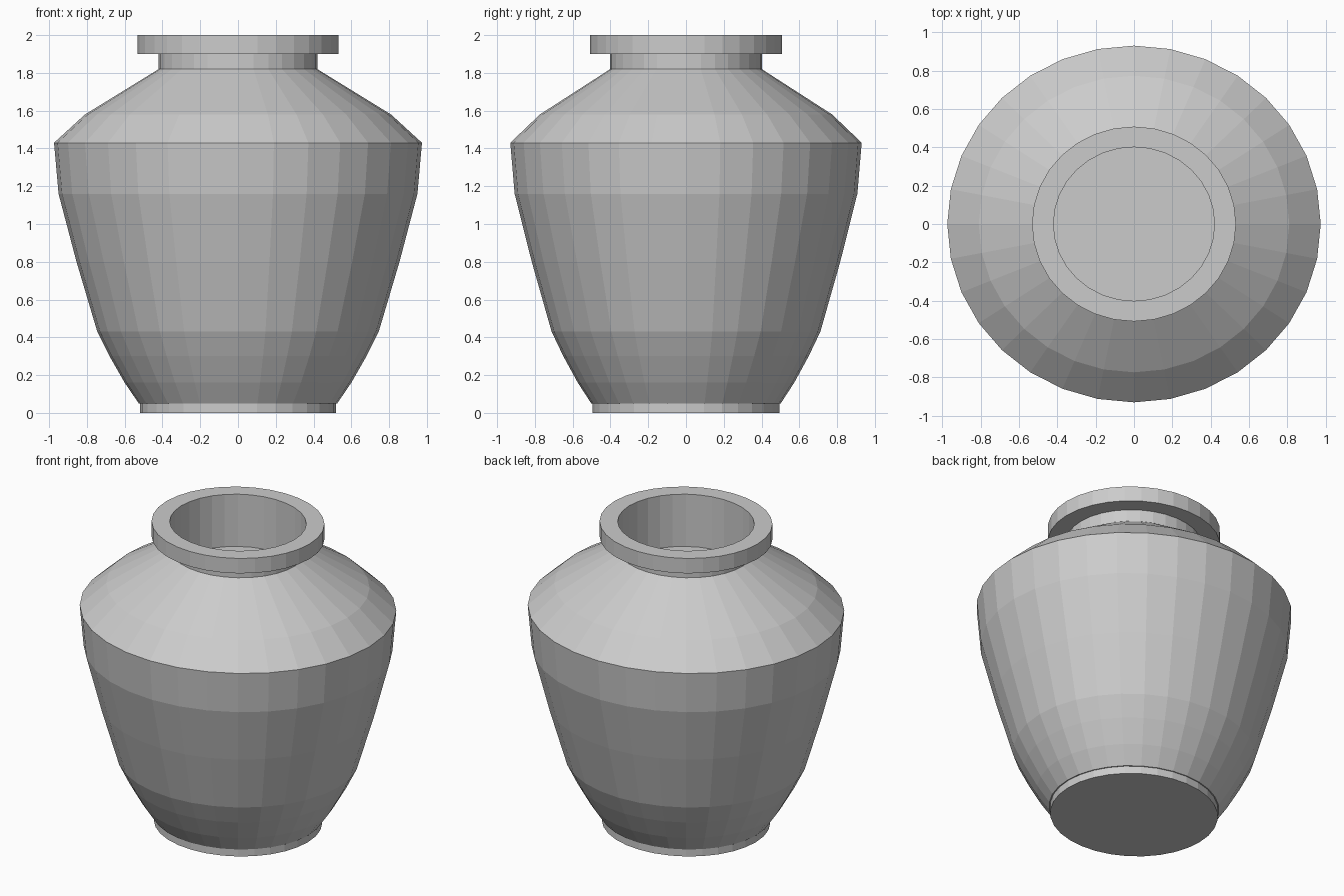
import bpy, bmesh
from math import cos, sin, tau

if "Cube" in bpy.data.objects:
    bpy.data.objects.remove(bpy.data.objects["Cube"])

SIDES = 32
SQUASH = 0.955  # the pot is slightly narrower front to back

# Outer and inner profile as (radius, height), from base to the floor inside the neck
profile = [
    (0.518, 0.0), (0.518, 0.05),                               # foot
    (0.525, 0.05), (0.60, 0.16), (0.68, 0.30), (0.745, 0.43),  # lower body
    (0.855, 0.80), (0.95, 1.16), (0.974, 1.43),                # upper body
    (0.81, 1.58), (0.42, 1.82),                                # shoulder
    (0.42, 1.90), (0.532, 1.90), (0.532, 2.0),                 # neck and rim
    (0.42, 2.0), (0.42, 1.65),                                 # mouth
]


def lathe(name, points):
    bm = bmesh.new()
    rings = [[bm.verts.new((r * cos(tau * i / SIDES), r * SQUASH * sin(tau * i / SIDES), z))
              for i in range(SIDES)] for r, z in points]
    for low, high in zip(rings, rings[1:]):
        for i in range(SIDES):
            j = (i + 1) % SIDES
            bm.faces.new((low[i], low[j], high[j], high[i]))
    # Close the base and the floor of the mouth
    bm.faces.new(rings[0][::-1])
    bm.faces.new(rings[-1])
    bmesh.ops.recalc_face_normals(bm, faces=bm.faces)
    mesh = bpy.data.meshes.new(name)
    bm.to_mesh(mesh)
    bm.free()
    obj = bpy.data.objects.new(name, mesh)
    bpy.context.collection.objects.link(obj)
    return obj


lathe("pot", profile)
